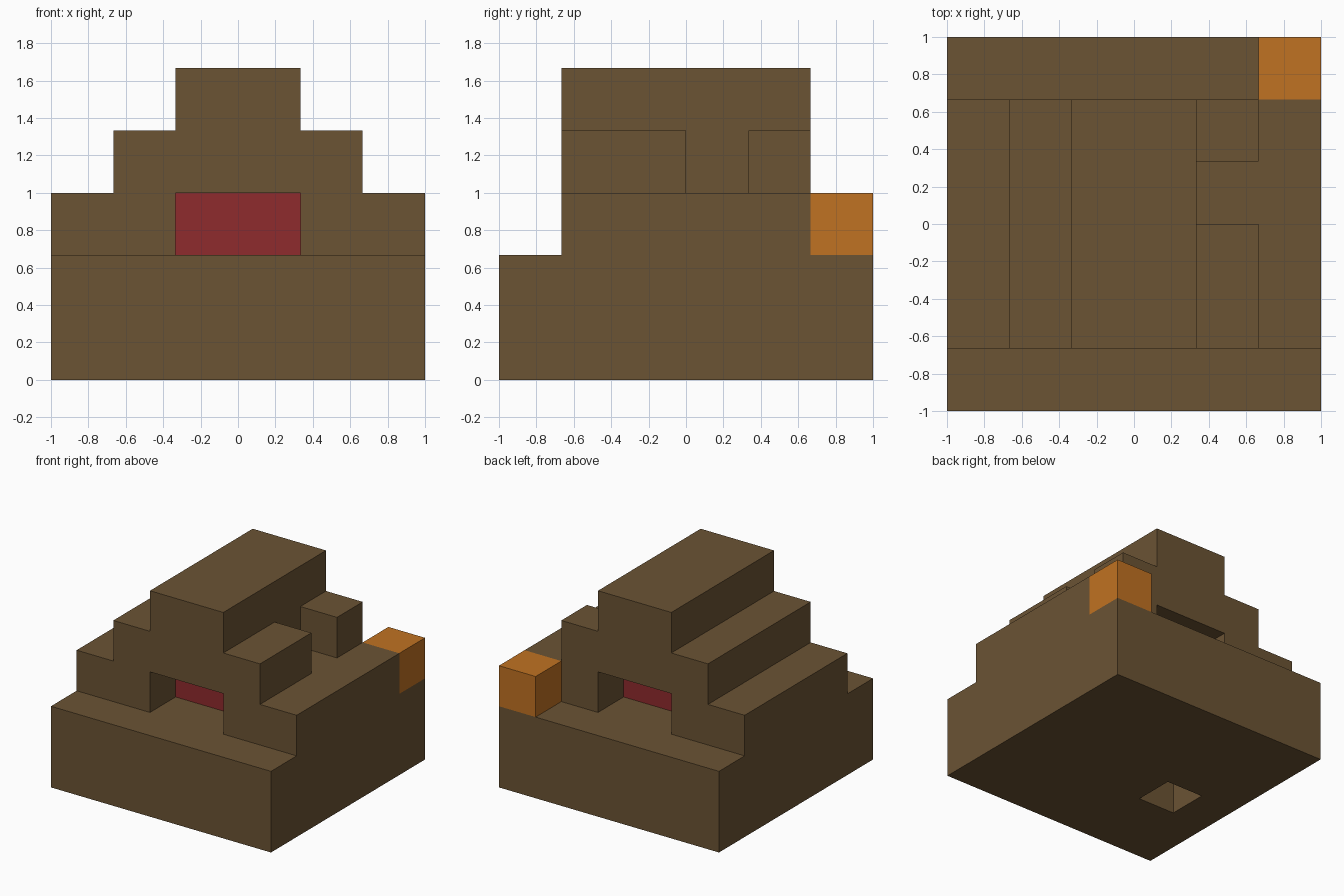
import bpy
import bmesh
from mathutils import Vector

U = 1 / 3  # edge length of one block

default = bpy.data.objects.get("Cube")
if default:
    bpy.data.objects.remove(default, do_unlink=True)


def material(name, rgb):
    mat = bpy.data.materials.new(name)
    mat.use_nodes = True
    mat.diffuse_color = (*rgb, 1)
    bsdf = next(n for n in mat.node_tree.nodes if n.type == "BSDF_PRINCIPLED")
    bsdf.inputs["Base Color"].default_value = (*rgb, 1)
    return mat


def block(name, low, high, mat):
    """Box between two corners given in block units."""
    low, high = Vector(low) * U, Vector(high) * U
    bm = bmesh.new()
    bmesh.ops.create_cube(bm, size=1)
    bmesh.ops.scale(bm, vec=high - low, verts=bm.verts)
    bmesh.ops.translate(bm, vec=(low + high) / 2, verts=bm.verts)
    mesh = bpy.data.meshes.new(name)
    bm.to_mesh(mesh)
    bm.free()
    mesh.materials.append(mat)
    obj = bpy.data.objects.new(name, mesh)
    bpy.context.collection.objects.link(obj)
    return obj


brown = material("earth brown", (0.147, 0.087, 0.034))
orange = material("orange", (0.527, 0.168, 0.016))
red = material("dark red", (0.275, 0.024, 0.026))

# Square base with a one-block pit in its underside
base = block("base", (-3, -3, 0), (3, 3, 2), brown)
cutter = block("pit_cutter", (-2, -1, -1), (-1, 0, 1), brown)
cutter.hide_render = True
cut = base.modifiers.new("pit", "BOOLEAN")
cut.operation = "DIFFERENCE"
cut.solver = "EXACT"
cut.object = cutter
bpy.context.view_layer.objects.active = base
bpy.ops.object.modifier_apply(modifier=cut.name)
bpy.data.objects.remove(cutter, do_unlink=True)

# Walls on both sides of the passage
for side, x in (("right", -3), ("left", 1)):
    block(side + "_wall", (x, -2, 2), (x + 2, 2, 3), brown)

# Second tier over the passage, with a gap in its left shoulder
block("second_tier", (-2, -2, 3), (1, 2, 4), brown)
block("front_shoulder", (1, -2, 3), (2, 0, 4), brown)
block("rear_shoulder", (1, 1, 3), (2, 2, 4), brown)

# Top ridge
block("top_ridge", (-1, -2, 4), (1, 2, 5), brown)

# Coloured core inside the passage and block on the rear corner
block("passage_core", (-1, -1, 2), (1, 1, 3), red)
block("corner_block", (2, 2, 2), (3, 3, 3), orange)
